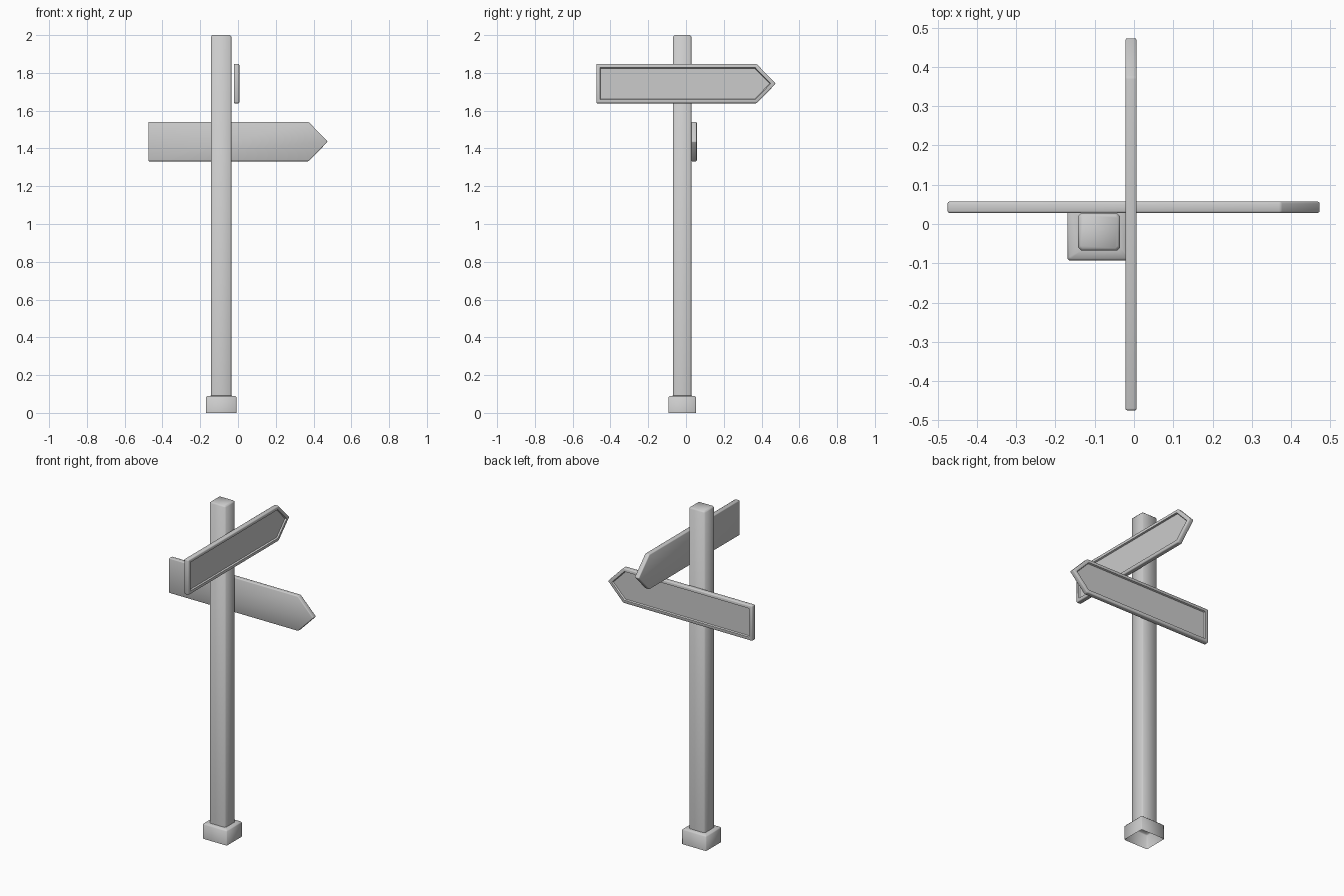
import bpy, bmesh
from mathutils import Vector, Matrix

if "Cube" in bpy.data.objects:
    bpy.data.objects.remove(bpy.data.objects["Cube"])


def finish(bm, name):
    mesh = bpy.data.meshes.new(name)
    bm.to_mesh(mesh)
    bm.free()
    ob = bpy.data.objects.new(name, mesh)
    bpy.context.collection.objects.link(ob)
    bpy.ops.object.select_all(action='DESELECT')
    bpy.context.view_layer.objects.active = ob
    ob.select_set(True)
    bpy.ops.object.shade_smooth_by_angle(angle=0.87)
    return ob


def ring(bm, cx, cy, hx, hy, z, c):
    """Rectangle with chamfered corners, counter-clockwise."""
    pts = [(hx, -hy + c), (hx, hy - c), (hx - c, hy), (-hx + c, hy),
           (-hx, hy - c), (-hx, -hy + c), (-hx + c, -hy), (hx - c, -hy)]
    return [bm.verts.new((cx + x, cy + y, z)) for x, y in pts]


def make_post():
    # one open-bottomed shell: flared foot, step, shaft and chamfered cap
    bm = bmesh.new()
    sections = [(.080, .0725, 0, .004), (.080, .0725, .083, .004),
                (.075, .0675, .089, .004), (.0535, .048, .091, .008),
                (.0535, .048, 1.993, .008), (.047, .0415, 2.0, .006)]
    rings = [ring(bm, -.089, -.02, *s) for s in sections]
    for a, b in zip(rings, rings[1:]):
        for i in range(8):
            j = (i + 1) % 8
            bm.faces.new((a[i], a[j], b[j], b[i]))
    bm.faces.new(rings[-1])
    return finish(bm, "post")


def make_sign(name, u, v, n, origin):
    # arrow board: extruded pentagon, softened edges, recessed front panel
    bm = bmesh.new()
    outline = [(-.475, -.104), (.374, -.104), (.475, 0), (.374, .104), (-.475, .104)]
    face = bm.faces.new([bm.verts.new((x, y, 0)) for x, y in outline])
    ext = bmesh.ops.extrude_face_region(bm, geom=[face])
    bmesh.ops.translate(bm, vec=(0, 0, .029),
                        verts=[g for g in ext['geom'] if isinstance(g, bmesh.types.BMVert)])
    bmesh.ops.recalc_face_normals(bm, faces=bm.faces[:])
    bmesh.ops.bevel(bm, geom=bm.edges[:], offset=.005, segments=2, profile=.5, affect='EDGES')
    front = max(bm.faces, key=lambda f: f.normal.z * f.calc_area())
    bmesh.ops.inset_region(bm, faces=[front], thickness=.014, use_even_offset=True)
    bmesh.ops.inset_region(bm, faces=[front], thickness=.004, depth=-.008, use_even_offset=True)
    basis = Matrix((u, v, n)).transposed().to_4x4()
    bm.transform(Matrix.Translation(origin) @ basis)
    return finish(bm, name)


X, Y, Z = Vector((1, 0, 0)), Vector((0, 1, 0)), Vector((0, 0, 1))
make_post()
make_sign("upper_sign", Y, Z, X, (-.022, 0, 1.743))
make_sign("lower_sign", X, -Z, Y, (0, .028, 1.436))
